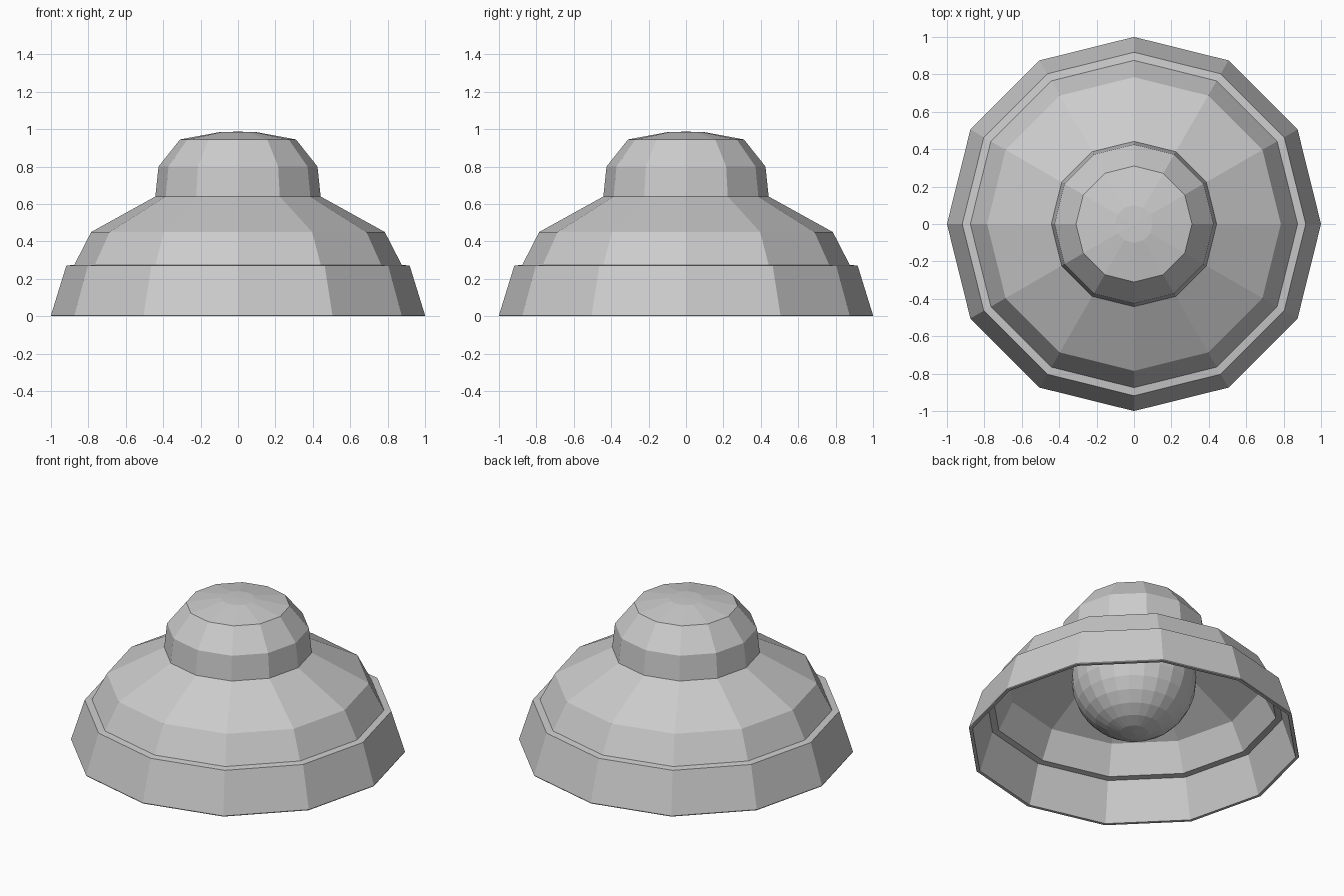
import bpy, bmesh, math

if "Cube" in bpy.data.objects:
    bpy.data.objects.remove(bpy.data.objects["Cube"])

SIDES = 12


def lathe(name, profile, sides=SIDES):
    """Spin an (r, z) profile around z; corners off the axes sit slightly wider."""
    bm = bmesh.new()
    rings = []
    for r, z in profile:
        if r == 0:
            rings.append([bm.verts.new((0, 0, z))] * sides)
            continue
        ring = []
        for i in range(sides):
            a, k = 2 * math.pi * i / sides, r * (1.0 if i % 3 == 0 else 1.01)
            ring.append(bm.verts.new((k * math.cos(a), k * math.sin(a), z)))
        rings.append(ring)
    for lower, upper in zip(rings, rings[1:]):
        for i in range(sides):
            j = (i + 1) % sides
            corners = [lower[i], lower[j], upper[j], upper[i]]
            bm.faces.new(list(dict.fromkeys(corners)))
    bmesh.ops.recalc_face_normals(bm, faces=bm.faces)
    mesh = bpy.data.meshes.new(name)
    bm.to_mesh(mesh)
    bm.free()
    obj = bpy.data.objects.new(name, mesh)
    bpy.context.collection.objects.link(obj)
    return obj


# Thin stepped shade: outside from crown to rim, then inside back up
outer = [(0, 0.987), (0.10, 0.984), (0.31, 0.945), (0.425, 0.80), (0.442, 0.64),
         (0.785, 0.45), (0.875, 0.275), (0.918, 0.27), (1.0, 0.005), (0.998, 0.0)]
inner = [(0.978, 0.0), (0.898, 0.253), (0.858, 0.258), (0.77, 0.436), (0.428, 0.625),
         (0.41, 0.795), (0.30, 0.93), (0, 0.97)]
lathe("lamp_shade", outer + inner)

# Round faceted bulb hanging inside the shade
bpy.ops.mesh.primitive_uv_sphere_add(segments=24, ring_count=14, radius=0.377,
                                     location=(0, 0, 0.44))
bpy.context.object.name = "bulb"
